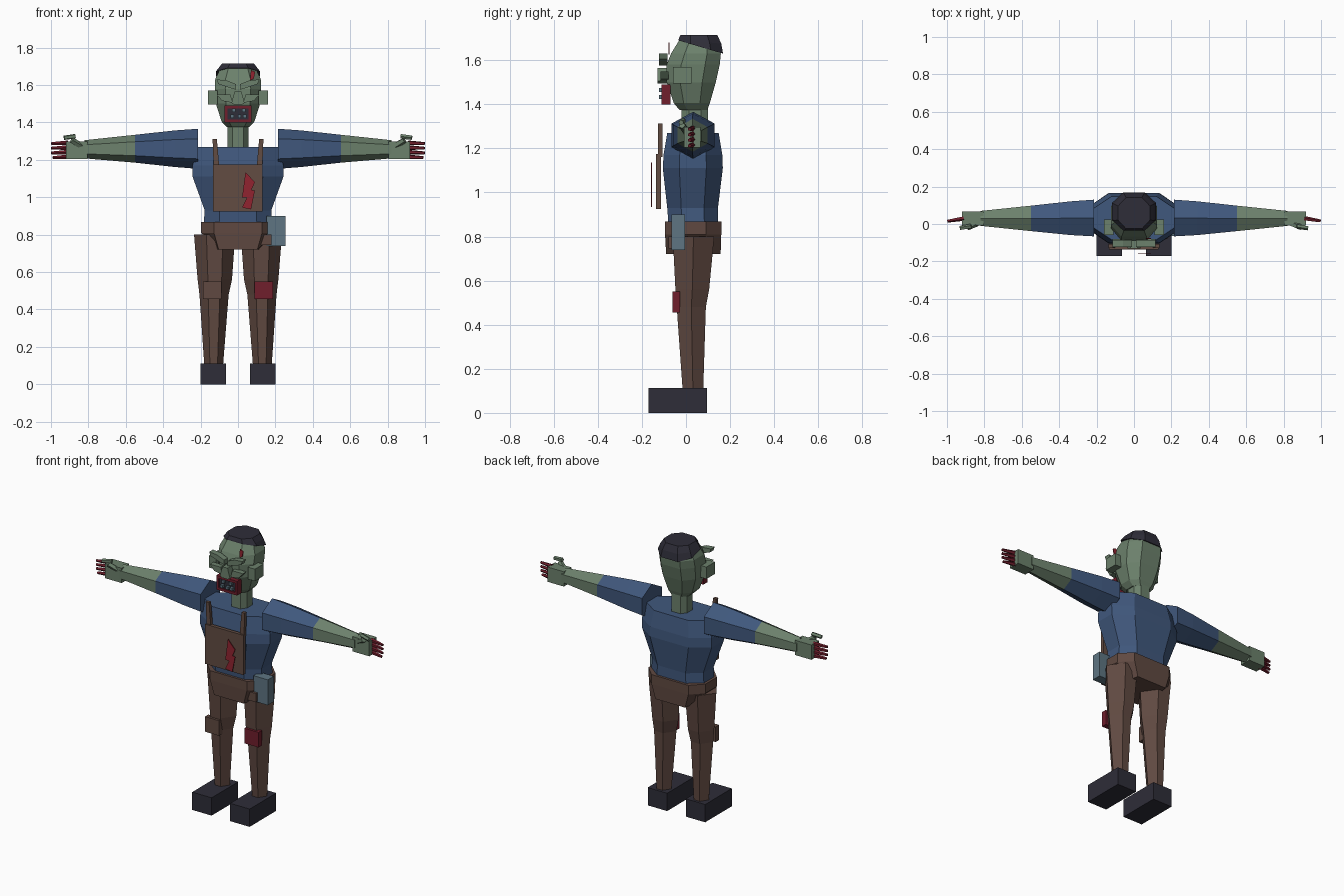
import bpy, bmesh, math
from mathutils import Vector

cube = bpy.data.objects.get("Cube")
if cube:
    bpy.data.objects.remove(cube, do_unlink=True)


def material(name, srgb):
    col = [(c / 255 / 12.92) if c < 11 else ((c / 255 + .055) / 1.055) ** 2.4 for c in srgb]
    m = bpy.data.materials.new(name)
    m.use_nodes = True
    m.diffuse_color = (*col, 1)
    m.node_tree.nodes["Principled BSDF"].inputs["Base Color"].default_value = (*col, 1)
    return m


SKIN = material("green_skin", (108, 129, 108))
SHIRT = material("blue_shirt", (64, 88, 125))
BROWN = material("brown_trousers", (96, 73, 65))
BIB = material("brown_apron", (98, 76, 66))
DARK = material("dark_hair_and_boots", (46, 45, 56))
BLOOD = material("dark_red", (112, 30, 44))
WOUND = material("bright_red", (145, 36, 48))
STEEL = material("grey_blue_pouch", (94, 117, 130))


def build(name, bm, mats):
    bmesh.ops.recalc_face_normals(bm, faces=bm.faces)
    me = bpy.data.meshes.new(name)
    bm.to_mesh(me)
    bm.free()
    for m in mats:
        me.materials.append(m)
    ob = bpy.data.objects.new(name, me)
    bpy.context.collection.objects.link(ob)
    return ob


def loft(name, rings, mats, band=None):
    """Skin closed rings of points; band gives the material index of each segment."""
    bm = bmesh.new()
    vs = [[bm.verts.new(p) for p in r] for r in rings]
    n = len(vs[0])
    for k in range(len(vs) - 1):
        for i in range(n):
            j = (i + 1) % n
            f = bm.faces.new((vs[k][i], vs[k][j], vs[k + 1][j], vs[k + 1][i]))
            f.material_index = band[k] if band else 0
    bm.faces.new(vs[0])
    bm.faces.new(vs[-1]).material_index = band[-1] if band else 0
    return build(name, bm, mats)


def octagon(z, rx, y0, y1, f=.55, tilt=0):
    """Flat-fronted octagon; tilt raises the front edge."""
    m, h = (y0 + y1) / 2, (y1 - y0) / 2
    pts = [(f, -1), (1, -.45), (1, .45), (f, 1), (-f, 1), (-1, .45), (-1, -.45), (-f, -1)]
    return [(a * rx, m + b * h, z - tilt * b) for a, b in pts]


def leg_ring(z, cx, rx, y0, y1):
    m, h = (y0 + y1) / 2, (y1 - y0) / 2
    pts = [(1, 0), (.4, 1), (-.4, 1), (-1, 0), (-.4, -1), (.4, -1)]
    return [(cx + a * rx, m + b * h, z) for a, b in pts]


def arm_ring(x, cy, ry, z0, z1):
    m, h = (z0 + z1) / 2, (z1 - z0) / 2
    pts = [(0, 1), (1, .5), (1, -.5), (0, -1), (-1, -.5), (-1, .5)]
    return [(x, cy + a * ry, m + b * h) for a, b in pts]


def box(name, x0, x1, y0, y1, z0, z1, mat):
    r = [[(x0, y0, z), (x1, y0, z), (x1, y1, z), (x0, y1, z)] for z in (z0, z1)]
    return loft(name, r, [mat])


def plate(name, outline, y0, y1, mat):
    """Outline in x and z, given depth in y."""
    return loft(name, [[(x, y, z) for x, z in outline] for y in (y0, y1)], [mat])


def rod(name, a, b, r0, r1, mat, n=5):
    a, b = Vector(a), Vector(b)
    q = (b - a).to_track_quat('Z', 'Y')
    ring = lambda c, r: [c + q @ Vector((r * math.cos(t * math.tau / n),
                                         r * math.sin(t * math.tau / n), 0)) for t in range(n)]
    return loft(name, [ring(a, r0), ring(b, r1)], [mat])


# Torso and hips
loft("torso", [octagon(.86, .183, -.08, .145), octagon(.93, .178, -.085, .145),
               octagon(1.11, .243, -.105, .167), octagon(1.17, .243, -.102, .165),
               octagon(1.27, .215, -.085, .148)], [SHIRT])
loft("hips", [octagon(.72, .115, -.09, .157, .9), octagon(.81, .198, -.095, .16, .65),
              octagon(.868, .198, -.095, .16, .65)], [BROWN])

# Neck, head and hair
loft("neck", [octagon(1.25, .055, -.02, .1), octagon(1.40, .055, -.02, .1)], [SKIN])
loft("head", [octagon(1.375, .06, -.03, .097), octagon(1.405, .088, -.055, .108),
              octagon(1.5, .118, -.088, .135), octagon(1.58, .124, -.088, .153),
              octagon(1.63, .122, -.068, .158), octagon(1.695, .092, -.028, .145)], [SKIN])
loft("hair", [octagon(1.66, .118, -.034, .168, .5, .03), octagon(1.685, .105, -.034, .16, .5, .01),
              octagon(1.715, .085, -.025, .142, .5)], [DARK])

# Face pieces standing in front of the head
plate("nose", [(-.018, 1.565), (.018, 1.565), (.035, 1.505), (.02, 1.495), (-.02, 1.495),
               (-.035, 1.505)], -.13, -.08, SKIN)
for s, side in ((1, "left"), (-1, "right")):
    plate(side + "_brow", [(s * .012, 1.575), (s * .105, 1.605), (s * .115, 1.63),
                           (s * .06, 1.625), (s * .012, 1.605)], -.122, -.085, SKIN)
    plate(side + "_cheek", [(s * .03, 1.505), (s * .085, 1.515), (s * .115, 1.55),
                            (s * .04, 1.55)], -.115, -.08, SKIN)
    box(side + "_ear", s * .11, s * .16, -.06, .025, 1.495, 1.57, SKIN)

# Mouth: frame, dark opening and teeth
for k, (x0, x1, z0, z1) in enumerate([(-.072, .072, 1.40, 1.416), (-.072, .072, 1.474, 1.49),
                                      (-.072, -.056, 1.416, 1.474), (.056, .072, 1.416, 1.474)]):
    box("lip_%d" % k, x0, x1, -.112, -.07, z0, z1, BLOOD)
box("mouth_opening", -.056, .056, -.104, -.07, 1.416, 1.474, DARK)
for x, z in [(-.022, 1.457), (.03, 1.457), (-.03, 1.425), (.008, 1.425), (.036, 1.425)]:
    box("tooth", x - .009, x + .009, -.122, -.10, z, z + .017, STEEL)

# Apron bib, straps and wounds
box("apron_bib", -.134, .132, -.136, -.114, .925, 1.175, BIB)
for s in (1, -1):
    plate("apron_strap", [(s * .13, 1.16), (s * .10, 1.16), (s * .113, 1.312), (s * .136, 1.312)],
          -.127, -.107, BIB)
plate("apron_wound", [(.04, 1.135), (.09, 1.08), (.072, 1.04), (.09, 1.035), (.07, .935),
                      (.022, .945), (.048, 1.0), (.022, 1.0)], -.158, -.154, WOUND)
plate("head_wound", [(.07, 1.68), (.092, 1.67), (.085, 1.635), (.065, 1.625), (.066, 1.65)],
      -.08, -.075, WOUND)

# Pouch and its strap
box("pouch", .153, .253, -.065, -.005, .74, .90, STEEL)
box("pouch_strap", .12, .18, -.08, -.05, .745, .80, BROWN)

for s, side in ((1, "left"), (-1, "right")):
    # Leg, knee patch and boot
    loft(side + "_leg", [leg_ring(.10, s * .13, .05, -.015, .078),
                         leg_ring(.48, s * .128, .078, -.042, .09),
                         leg_ring(.56, s * .124, .092, -.048, .105),
                         leg_ring(.80, s * .125, .11, -.06, .128)], [BROWN])
    box(side + "_knee_patch", s * .088, s * .187, -.062, -.028, .455, .55,
        BLOOD if s > 0 else BROWN)
    box(side + "_boot", s * .065, s * .2, -.17, .095, 0, .112, DARK)

    # Sleeve and forearm
    loft(side + "_arm", [arm_ring(s * .215, .032, .098, 1.152, 1.366),
                         arm_ring(s * .34, .031, .09, 1.162, 1.357),
                         arm_ring(s * .55, .03, .068, 1.185, 1.334),
                         arm_ring(s * .82, .03, .04, 1.208, 1.305)], [SHIRT, SKIN], [0, 0, 1])
    # Hand, thumb and fingers
    box(side + "_hand", s * .805, s * .92, -.008, .066, 1.205, 1.298, SKIN)
    rod(side + "_thumb_base", (s * .84, .005, 1.275), (s * .89, -.018, 1.305), .018, .016, SKIN)
    rod(side + "_thumb_tip", (s * .93, -.022, 1.318), (s * .87, -.012, 1.326), .012, .013, SKIN)
    for k in range(4):
        z = 1.216 + .025 * k
        rod("%s_finger_%d" % (side, k + 1), (s * .91, .03, z),
            (s * (.998 if k else .99), .016, z - .004), .013, .008, BLOOD)
